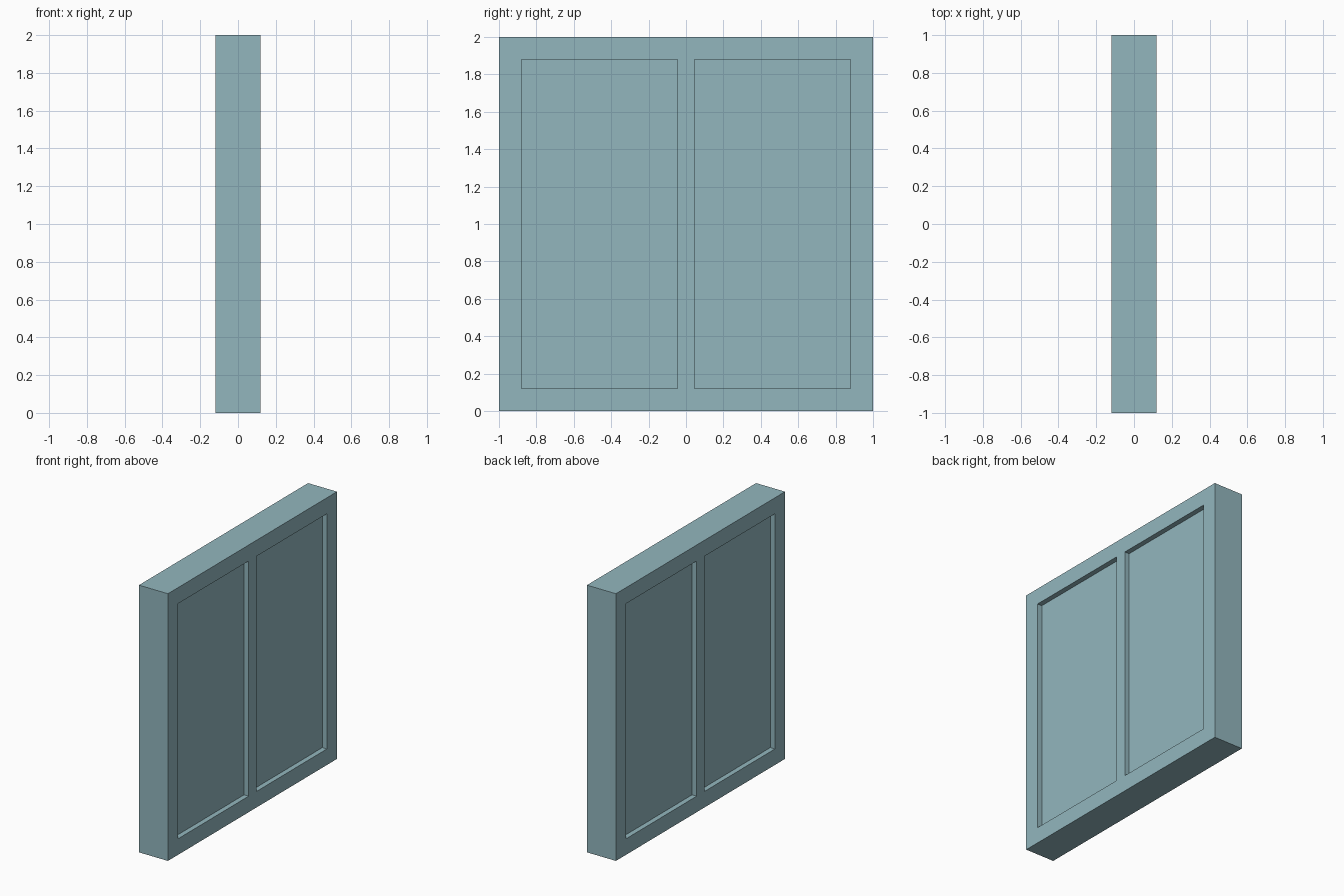
import bpy, bmesh

if "Cube" in bpy.data.objects:
    bpy.data.objects.remove(bpy.data.objects["Cube"])

HALF_DEPTH = 0.12      # frame half thickness along x
PANE_HALF = 0.082      # pane half thickness, leaves a shallow recess on both faces
YS = [-1.0, -0.88, -0.045, 0.045, 0.88, 1.0]
ZS = [0.0, 0.12, 1.88, 2.0]
OPENINGS = [(1, 1), (3, 1)]   # grid cells left open for the panes

# Muted blue-grey paint shared by all parts
paint = bpy.data.materials.new("blue_grey_paint")
paint.diffuse_color = (0.29, 0.47, 0.515, 1.0)
paint.use_nodes = True
paint.node_tree.nodes["Principled BSDF"].inputs["Base Color"].default_value = paint.diffuse_color


def plate(name, ys, zs, half, skip=()):
    """Grid plate in the y-z plane, extruded along x, with skipped cells left open."""
    bm = bmesh.new()
    grid = [[bm.verts.new((-half, y, z)) for z in zs] for y in ys]
    for i in range(len(ys) - 1):
        for j in range(len(zs) - 1):
            if (i, j) not in skip:
                bm.faces.new((grid[i][j], grid[i][j + 1],
                              grid[i + 1][j + 1], grid[i + 1][j]))
    ext = bmesh.ops.extrude_face_region(bm, geom=bm.faces[:], use_keep_orig=True)
    verts = [g for g in ext["geom"] if isinstance(g, bmesh.types.BMVert)]
    bmesh.ops.translate(bm, verts=verts, vec=(2 * half, 0, 0))
    bmesh.ops.recalc_face_normals(bm, faces=bm.faces[:])
    mesh = bpy.data.meshes.new(name)
    bm.to_mesh(mesh)
    bm.free()
    mesh.materials.append(paint)
    obj = bpy.data.objects.new(name, mesh)
    bpy.context.collection.objects.link(obj)
    return obj


# Outer frame with central mullion
plate("window_frame", YS, ZS, HALF_DEPTH, OPENINGS)

# Two recessed panes
for side, (i, j) in zip(("left", "right"), OPENINGS):
    plate(f"{side}_pane", YS[i:i + 2], ZS[j:j + 2], PANE_HALF)
